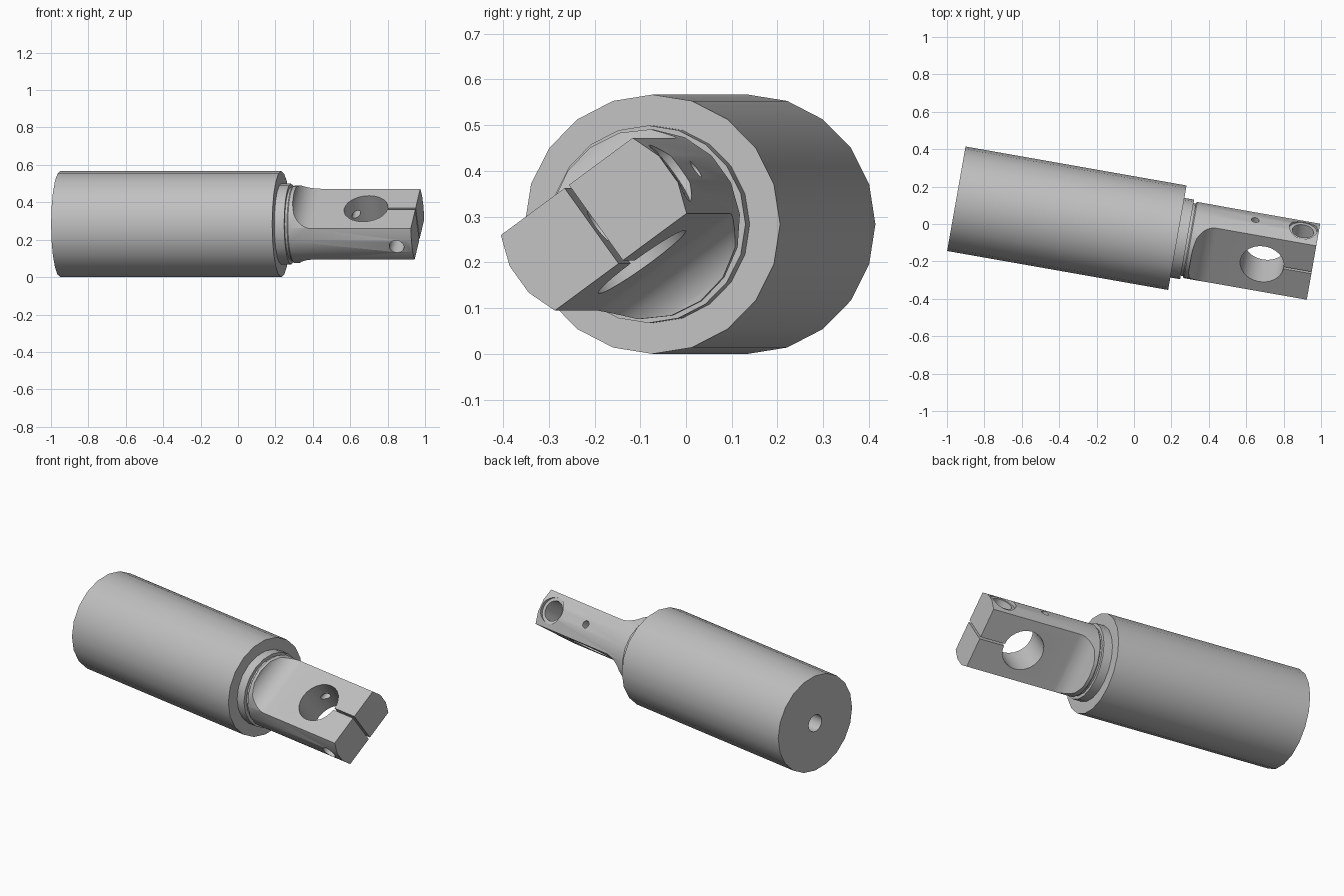
import bpy, bmesh
from math import sin, cos, pi, radians
from mathutils import Matrix

if "Cube" in bpy.data.objects:
    bpy.data.objects.remove(bpy.data.objects["Cube"], do_unlink=True)

# Local frame: X runs along the shaft, Z is normal to the clamp flats
PLACE = (Matrix.Translation((-0.95, 0.135, 0.2835))
         @ Matrix.Rotation(radians(-10), 4, 'Z')
         @ Matrix.Rotation(radians(36), 4, 'X'))

steel = bpy.data.materials.new("plain_grey_steel")
steel.use_nodes = True
GREY = (0.53, 0.53, 0.53, 1)
steel.diffuse_color = GREY
steel.node_tree.nodes["Principled BSDF"].inputs["Base Color"].default_value = GREY


def make(name, bm):
    bmesh.ops.recalc_face_normals(bm, faces=bm.faces)
    mesh = bpy.data.meshes.new(name)
    bm.to_mesh(mesh)
    bm.free()
    mesh.materials.append(steel)
    ob = bpy.data.objects.new(name, mesh)
    ob.matrix_world = PLACE
    bpy.context.collection.objects.link(ob)
    return ob


def lathe(name, profile, sides, phase=0.0):
    """Revolve (x, radius) points around X; zero radius closes an end."""
    bm = bmesh.new()
    rings = []
    for x, r in profile:
        if r == 0:
            rings.append([bm.verts.new((x, 0, 0))] * sides)
        else:
            angles = [phase + 2 * pi * i / sides for i in range(sides)]
            rings.append([bm.verts.new((x, r * cos(a), r * sin(a))) for a in angles])
    for a, b in zip(rings, rings[1:]):
        for i in range(sides):
            j = (i + 1) % sides
            bm.faces.new(dict.fromkeys((a[i], a[j], b[j], b[i])))
    return make(name, bm)


def drill(x, radius, axis, start, end):
    """Cylinder cutter across the shaft, along local Y or Z."""
    bm = bmesh.new()
    turn = Matrix.Rotation(-pi / 2, 4, 'X') if axis == 'Y' else Matrix()
    bmesh.ops.create_cone(
        bm, cap_ends=True, segments=24, radius1=radius, radius2=radius,
        depth=end - start,
        matrix=Matrix.Translation((x, 0, 0)) @ turn
        @ Matrix.Translation((0, 0, (start + end) / 2)))
    return make("drill_cutter", bm)


def extrusion(points):
    """Cutter with an X-Z outline, extruded along Y."""
    bm = bmesh.new()
    face = bm.faces.new([bm.verts.new((x, -0.4, z)) for x, z in points])
    new = bmesh.ops.extrude_face_region(bm, geom=[face])["geom"]
    verts = [v for v in new if isinstance(v, bmesh.types.BMVert)]
    bmesh.ops.translate(bm, verts=verts, vec=(0, 0.8, 0))
    return make("flat_cutter", bm)


def slit():
    bm = bmesh.new()
    bmesh.ops.create_cube(bm, size=1, matrix=Matrix.Translation((1.9, 0, 0))
                          @ Matrix.Diagonal((0.46, 0.012, 0.6, 1)))
    return make("slit_cutter", bm)


def activate(ob):
    bpy.ops.object.select_all(action='DESELECT')
    ob.select_set(True)
    bpy.context.view_layer.objects.active = ob


def cut(ob, cutter):
    cutter.hide_render = True
    mod = ob.modifiers.new("cut", 'BOOLEAN')
    mod.operation = 'DIFFERENCE'
    mod.solver = 'EXACT'
    mod.object = cutter
    bpy.context.view_layer.update()
    activate(ob)
    bpy.ops.object.modifier_apply(modifier=mod.name)
    bpy.data.objects.remove(cutter, do_unlink=True)


# Main cylinder with rear centre hole, front collar and relief groove
body = lathe("body_cylinder", [
    (0.25, 0), (0.22, 0.05), (0, 0.05), (0, 0.2835), (1.2, 0.2835),
    (1.2, 0.216), (1.253, 0.216), (1.253, 0.197), (1.28, 0.197), (1.28, 0)], 20)

# Clamp end: round shaft before machining
clamp = lathe("clamp_tang", [
    (1.266, 0), (1.266, 0.202), (1.272, 0.208), (1.939, 0.208), (1.939, 0)],
    18, radians(10))

# Two opposite flats, each with a filleted root
FLAT, ROOT, FILLET = 0.102, 1.4, 0.11
arc = [(ROOT - FILLET * sin(a), FLAT + FILLET * (1 - cos(a)))
       for a in (pi / 2 * i / 10 for i in range(11))]
outline = [(2.1, FLAT)] + arc + [(ROOT - FILLET, 0.4), (2.1, 0.4)]
for side in (1, -1):
    cut(clamp, extrusion([(x, side * z) for x, z in outline]))

# Clamping bore, clamp slit, stepped screw hole and small set hole
cut(clamp, drill(1.67, 0.118, 'Z', -0.3, 0.3))
cut(clamp, slit())
cut(clamp, drill(1.855, 0.04, 'Y', -0.3, 0.3))
cut(clamp, drill(1.855, 0.058, 'Y', 0.05, 0.3))
cut(clamp, drill(1.855, 0.076, 'Y', 0.187, 0.3))
cut(clamp, drill(1.594, 0.021, 'Y', 0.03, 0.3))

# Smooth curved walls, crisp machined edges
for part in (body, clamp):
    activate(part)
    bpy.ops.object.shade_smooth_by_angle(angle=radians(30))
